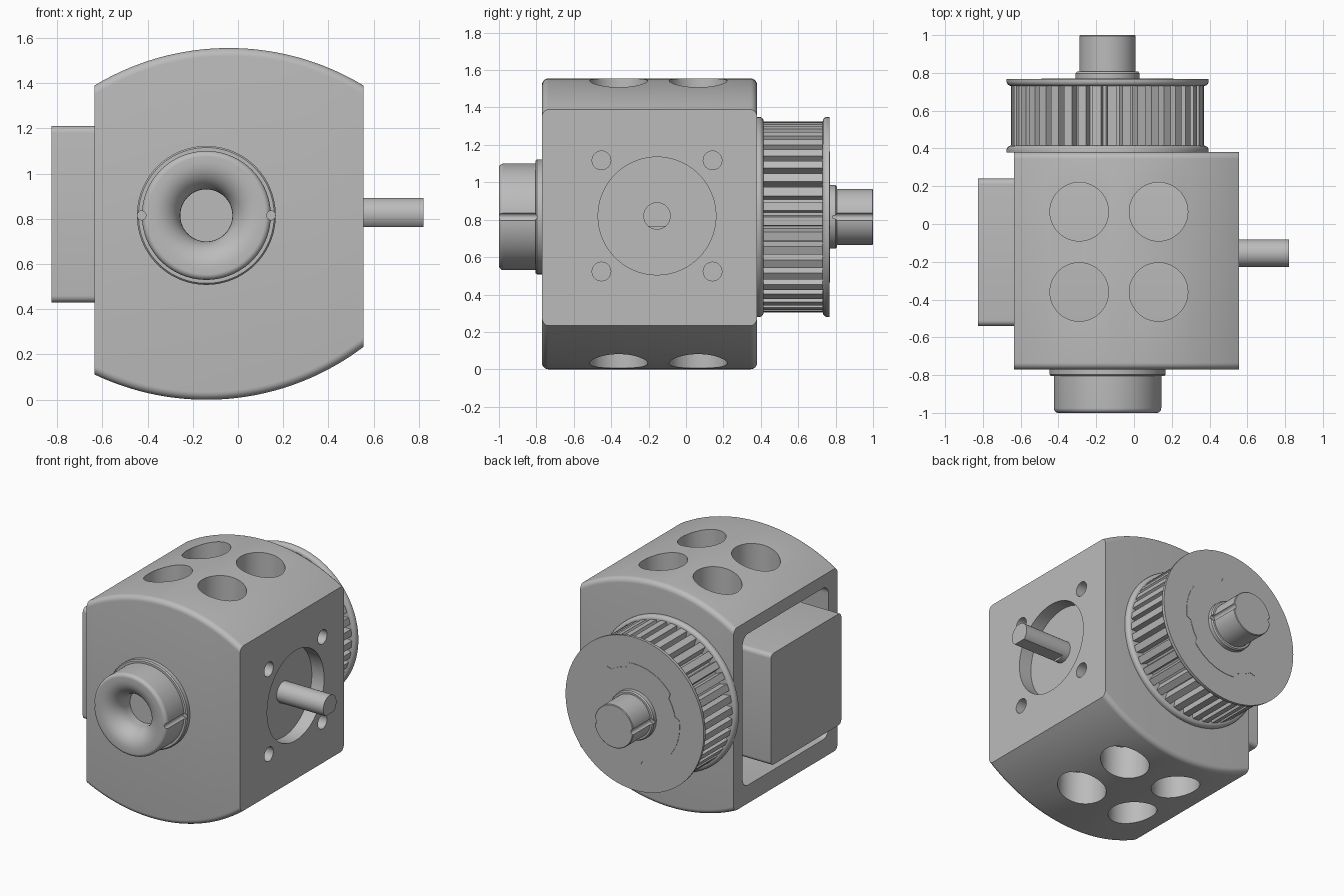
import bpy, bmesh, math
from mathutils import Matrix, Vector

if "Cube" in bpy.data.objects:
    bpy.data.objects.remove(bpy.data.objects["Cube"], do_unlink=True)

grey = bpy.data.materials.new("machined_grey")
grey.use_nodes = True
colour = (0.5, 0.5, 0.5, 1)
grey.diffuse_color = colour
grey.node_tree.nodes["Principled BSDF"].inputs["Base Color"].default_value = colour

AX, AZ = -0.14, 0.815      # main spindle axis, along y
MY, MZ = -0.155, 0.82      # motor axis, along x
X0, X1 = -0.635, 0.555     # housing sides
Y0, Y1 = -0.77, 0.38       # housing front and back


def finish(name, bm):
    bmesh.ops.recalc_face_normals(bm, faces=bm.faces)
    mesh = bpy.data.meshes.new(name)
    bm.to_mesh(mesh)
    bm.free()
    mesh.materials.append(grey)
    ob = bpy.data.objects.new(name, mesh)
    bpy.context.collection.objects.link(ob)
    return ob


def activate(ob):
    bpy.ops.object.select_all(action='DESELECT')
    bpy.context.view_layer.objects.active = ob
    ob.select_set(True)


def smooth(ob):
    activate(ob)
    bpy.ops.object.shade_smooth_by_angle(angle=math.radians(30))


def loft(name, loops):
    """Skin equal-length closed loops and cap both ends."""
    bm = bmesh.new()
    rows = [[bm.verts.new(p) for p in loop] for loop in loops]
    n = len(rows[0])
    for a, b in zip(rows, rows[1:]):
        for i in range(n):
            j = (i + 1) % n
            bm.faces.new((a[i], a[j], b[j], b[i]))
    bm.faces.new(rows[0])
    bm.faces.new(rows[-1])
    return finish(name, bm)


def ring(r, y, n=96):
    return [(AX + r * math.cos(t), y, AZ + r * math.sin(t))
            for t in (2 * math.pi * i / n for i in range(n))]


def turned(name, profile):
    """Turn a (radius, y) profile around the spindle axis."""
    return loft(name, [ring(r, y) for r, y in profile])


def cylinder(name, centre, radius, length, axis, n=48):
    bm = bmesh.new()
    bmesh.ops.create_cone(bm, cap_ends=True, segments=n, radius1=radius,
                          radius2=radius, depth=length)
    turn = Vector((0, 0, 1)).rotation_difference(Vector(axis)).to_matrix().to_4x4()
    bmesh.ops.transform(bm, matrix=Matrix.Translation(centre) @ turn, verts=bm.verts)
    return finish(name, bm)


def box(name, lo, hi, radius=0.0):
    """Box whose edges along x are rounded."""
    lo, hi = Vector(lo), Vector(hi)
    bm = bmesh.new()
    bmesh.ops.create_cube(bm, size=1)
    for v in bm.verts:
        v.co = (lo + hi) / 2 + v.co * (hi - lo)
    if radius:
        edges = [e for e in bm.edges if abs(e.verts[0].co.x - e.verts[1].co.x) > 0.01]
        bmesh.ops.bevel(bm, geom=edges, offset=radius, segments=6,
                        profile=0.5, affect='EDGES')
    return finish(name, bm)


def cut(ob, cutters):
    for c in cutters:
        mod = ob.modifiers.new("cut", 'BOOLEAN')
        mod.operation, mod.solver, mod.object = 'DIFFERENCE', 'EXACT', c
        activate(ob)
        bpy.ops.object.modifier_apply(modifier=mod.name)
        bpy.data.objects.remove(c, do_unlink=True)


# Housing: barrel-topped block with rounded front and back arc edges
def housing_section(y, inset, n=40):
    def arc(cx, peak, sign):
        r = 1.15
        pts = []
        for i in range(n + 1):
            x = X0 + (X1 - X0) * i / n
            rise = math.sqrt((r - inset) ** 2 - (x - cx) ** 2)
            pts.append((x, y, peak - sign * r + sign * rise))
        return pts
    return arc(-0.14, 0.0, -1) + arc(-0.04, 1.555, 1)[::-1]


fillet = 0.035
steps = [(fillet * (1 - math.sin(a)), fillet * (1 - math.cos(a)))
         for a in (math.pi / 2 * i / 6 for i in range(7))]
sections = [(Y0 + dy, d) for d, dy in steps]
sections += [(Y1 - dy, d) for d, dy in reversed(steps)]
housing = loft("housing", [housing_section(y, d) for y, d in sections])

cutters = [box("cavity", (-0.8, -0.67, 0.24), (0.46, 0.28, 1.3), 0.06),
           cylinder("pilot_hole", (0.55, MY, MZ), 0.315, 0.4, (1, 0, 0), 72)]
for sy in (-1, 1):
    for sz in (-1, 1):
        cutters.append(cylinder("screw_hole", (0.55, MY + sy * 0.297, MZ + sz * 0.297),
                                0.05, 0.4, (1, 0, 0), 32))
for x in (-0.29, 0.13):
    for y in (-0.36, 0.065):
        for z in (0.1, 1.5):
            cutters.append(cylinder("vent_hole", (x, y, z), 0.155, 0.5, (0, 0, 1)))
cut(housing, cutters)
smooth(housing)

# Motor block inside the housing, with its flatted shaft
motor = box("motor", (-0.825, -0.54, 0.43), (0.459, 0.24, 1.21), 0.03)
smooth(motor)
shaft = cylinder("motor_shaft", (0.62, MY, MZ), 0.073, 0.4, (1, 0, 0))
cut(shaft, [box("shaft_flat", (0.5, -0.4, 0.6), (0.9, 0.1, 0.763))])
smooth(shaft)


def key_slots(radius, ya, yb):
    return [cylinder("key_slot", (AX + s * radius, (ya + yb) / 2, AZ), 0.02,
                     yb - ya, (0, 1, 0), 20) for s in (-1, 1)]


# Front collar: stepped boss with a flared mouth
quarter = [math.pi / 2 * i / 10 for i in range(11)]
mouth = [(0.235 - 0.12 * math.cos(a), -0.88 - 0.12 * math.sin(a)) for a in quarter]
lip = [(0.26 + 0.025 * math.sin(a), -0.975 - 0.025 * math.cos(a)) for a in quarter]
collar = turned("front_collar", [(0.115, -0.83)] + mouth + lip
                + [(0.285, -0.805), (0.3, -0.805), (0.307, -0.797), (0.307, -0.76)])
cut(collar, key_slots(0.287, -1.1, -0.79))
smooth(collar)

# Toothed belt pulley
TEETH = 40
gear = []
for i in range(TEETH):
    for r, f in ((0.455, 0.12), (0.455, 0.32), (0.51, 0.42), (0.51, 1.0)):
        a = 2 * math.pi * (i + f) / TEETH
        gear.append((r * math.cos(a), r * math.sin(a)))
teeth = loft("pulley_teeth", [[(AX + x, y, AZ + z) for x, z in gear]
                              for y in (0.4, 0.75)])
smooth(teeth)

# Pulley flanges, rounded on the side facing the belt
for name, outer, direction in (("inner_flange", 0.378, 1), ("outer_flange", 0.768, -1)):
    edge = [(0.51 + 0.025 * math.cos(a), outer + direction * (0.012 + 0.025 * math.sin(a)))
            for a in quarter]
    smooth(turned(name, [(0.1, outer), (0.535, outer)] + edge
                  + [(0.1, outer + direction * 0.037)]))

# Flush hub insert with locking notches
insert = []
for i in range(96):
    a = 2 * math.pi * i / 96
    r = 0.32 if (i + 9) % 24 < 7 else 0.35
    insert.append((AX + r * math.cos(a), AZ + r * math.sin(a)))
loft("hub_insert", [[(x, y, z) for x, z in insert] for y in (0.765, 0.771)])

# Rear spindle with shoulder and key slots
spindle = turned("rear_spindle", [(0.17, 0.74), (0.17, 0.798), (0.163, 0.807),
                                  (0.15, 0.807), (0.15, 0.996), (0.146, 1.0)])
cut(spindle, key_slots(0.152, 0.785, 1.1))
smooth(spindle)
